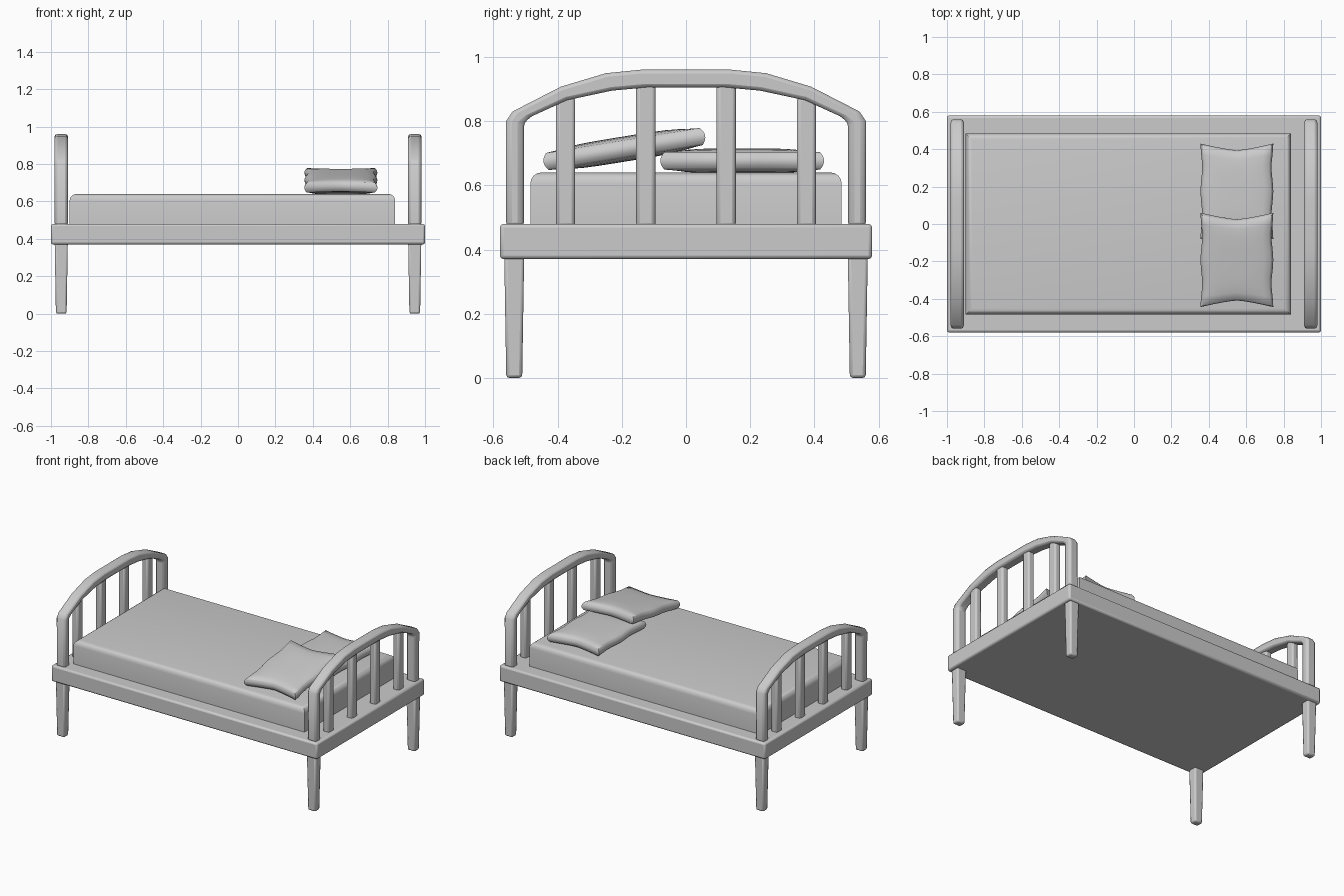
import bpy, bmesh, math
from mathutils import Matrix

if "Cube" in bpy.data.objects:
    bpy.data.objects.remove(bpy.data.objects["Cube"])


def finish(name, bm, bevel=0.0, segs=2, angle=35):
    bmesh.ops.recalc_face_normals(bm, faces=bm.faces)
    me = bpy.data.meshes.new(name)
    bm.to_mesh(me)
    bm.free()
    ob = bpy.data.objects.new(name, me)
    bpy.context.collection.objects.link(ob)
    if bevel:
        m = ob.modifiers.new("Bevel", 'BEVEL')
        m.width, m.segments, m.limit_method = bevel, segs, 'ANGLE'
        m.angle_limit = math.radians(40)
    bpy.ops.object.select_all(action='DESELECT')
    ob.select_set(True)
    bpy.context.view_layer.objects.active = ob
    bpy.ops.object.shade_smooth_by_angle(angle=math.radians(angle))
    return ob


def box(x0, x1, y0, y1, z0, z1):
    bm = bmesh.new()
    bmesh.ops.create_cube(bm, size=1)
    for v in bm.verts:
        v.co = ((x0 + x1) / 2 + v.co.x * (x1 - x0),
                (y0 + y1) / 2 + v.co.y * (y1 - y0),
                (z0 + z1) / 2 + v.co.z * (z1 - z0))
    return bm


# bed base
finish("bed_frame", box(-1, 1, -0.58, 0.58, 0.37, 0.48), 0.012)

# mattress, rounded mostly along its top edges
bm = box(-0.9, 0.84, -0.485, 0.485, 0.475, 0.64)
top = [e for e in bm.edges if all(v.co.z > 0.6 for v in e.verts)]
bmesh.ops.bevel(bm, geom=top, offset=0.035, segments=4, profile=0.5, affect='EDGES')
finish("mattress", bm)

# half profile of the arched end rail: (outer y, z), (inner y, z)
HALF = [((0.56, 0.47), (0.505, 0.47)), ((0.56, 0.80), (0.505, 0.795)),
        ((0.54, 0.83), (0.48, 0.815)), ((0.39, 0.907), (0.37, 0.865)),
        ((0.25, 0.949), (0.23, 0.895)), ((0.14, 0.96), (0.12, 0.905))]
FULL = HALF + [((-o[0], o[1]), (-i[0], i[1])) for o, i in reversed(HALF)]


def arch(name, xc, w=0.035):
    bm = bmesh.new()
    rings = [[bm.verts.new((xc + sx * w, p[0], p[1]))
              for sx, p in ((-1, o), (1, o), (1, i), (-1, i))] for o, i in FULL]
    for a, b in zip(rings, rings[1:]):
        for k in range(4):
            n = (k + 1) % 4
            bm.faces.new((a[k], a[n], b[n], b[k]))
    bm.faces.new(rings[0])
    bm.faces.new(rings[-1])
    finish(name, bm, 0.014, 2)


# end rails, slats and legs at both ends
for end, sx in (("head", 1), ("foot", -1)):
    xc = sx * 0.945
    arch(end + "_arch", xc)
    for n, (y, zt) in enumerate(((-0.375, 0.875), (-0.125, 0.92), (0.125, 0.92), (0.375, 0.875))):
        finish(f"{end}_slat_{n + 1}", box(xc - 0.023, xc + 0.023, y - 0.03, y + 0.03, 0.47, zt), 0.012)
    for side, sy in (("front", -1), ("back", 1)):
        bm = box(xc - 0.035, xc + 0.035, sy * 0.535 - 0.031, sy * 0.535 + 0.031, 0, 0.38)
        for v in bm.verts:
            if v.co.z < 0.1:
                v.co.x = xc + (v.co.x - xc) * 0.82
                v.co.y = sy * 0.535 + (v.co.y - sy * 0.535) * 0.8
        finish(f"{end}_{side}_leg", bm, 0.01)


def pillow(name, loc, tilt):
    bm = bmesh.new()
    bmesh.ops.create_cube(bm, size=2)
    bmesh.ops.subdivide_edges(bm, edges=bm.edges[:], cuts=9, use_grid_fill=True)
    for v in bm.verts:
        u, w, t = v.co
        # round the rim, pull the short ends in, puff the middle
        rim = 1 - 0.07 * t * t
        x = 0.195 * u * rim * (1 - 0.05 * math.sin(math.pi * abs(w)) ** 2)
        y = 0.255 * w * (1 - 0.05 * t * t) * (1 - 0.14 * (1 - abs(u) ** 1.3) * abs(w))
        z = t * (0.027 + 0.012 * (1 - u ** 4) * (1 - w ** 4))
        v.co = (x, y, z)
    bmesh.ops.transform(bm, matrix=Matrix.Translation(loc) @ Matrix.Rotation(tilt, 4, 'X'),
                        verts=bm.verts)
    finish(name, bm, angle=80)


# one pillow lying flat, one leaning on it
pillow("flat_pillow", (0.55, 0.175, 0.676), 0)
pillow("leaning_pillow", (0.55, -0.192, 0.713), math.radians(9.2))
